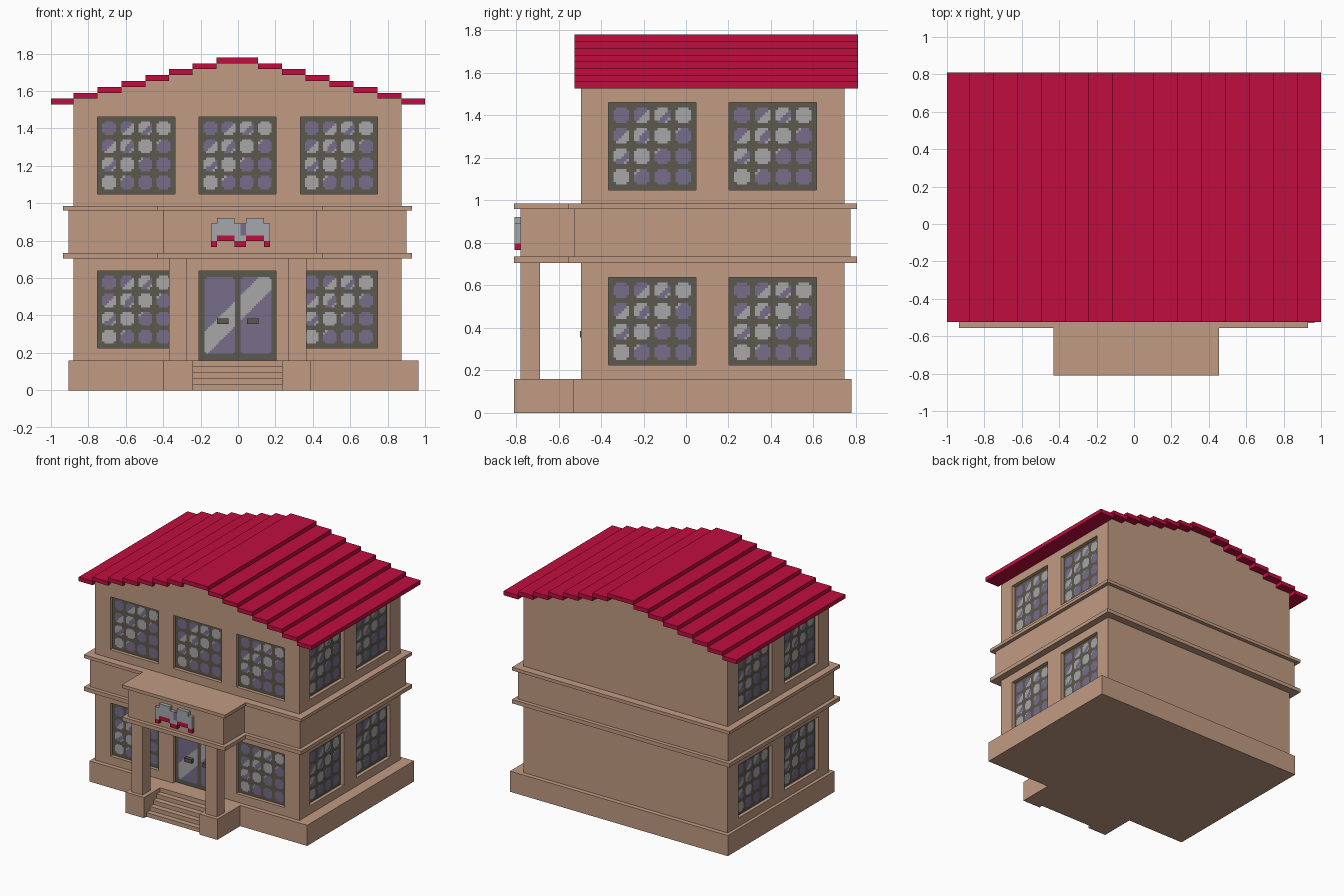
import bpy
import bmesh
from mathutils import Vector

cube = bpy.data.objects.get("Cube")
if cube:
    bpy.data.objects.remove(cube, do_unlink=True)


def material(name, r, g, b):
    m = bpy.data.materials.new(name)
    m.use_nodes = True
    m.diffuse_color = (r, g, b, 1)
    m.node_tree.nodes["Principled BSDF"].inputs["Base Color"].default_value = (r, g, b, 1)
    return m


TAN = material("tan_wall", 0.53, 0.328, 0.223)
RED = material("crimson", 0.53, 0.004, 0.05)
FRAME = material("dark_frame", 0.107, 0.098, 0.076)
GLASS = material("violet_glass", 0.181, 0.153, 0.254)
SHINE = material("pale_shine", 0.39, 0.385, 0.385)
SIGN = material("sign_grey", 0.38, 0.39, 0.41)


def finish(name, bm, mats):
    mesh = bpy.data.meshes.new(name)
    bm.to_mesh(mesh)
    bm.free()
    ob = bpy.data.objects.new(name, mesh)
    for m in mats:
        mesh.materials.append(m)
    bpy.context.collection.objects.link(ob)
    return ob


def add_box(bm, x0, x1, y0, y1, z0, z1, index=0):
    vs = bmesh.ops.create_cube(bm, size=1)["verts"]
    for v in vs:
        v.co = Vector(((x0, x1)[v.co.x > 0], (y0, y1)[v.co.y > 0], (z0, z1)[v.co.z > 0]))
    for f in {f for v in vs for f in v.link_faces}:
        f.material_index = index


def box(name, mat, *dims):
    bm = bmesh.new()
    add_box(bm, *dims)
    return finish(name, bm, [mat])


def prism(name, mat, points, offset):
    """Closed 3D outline extruded by an offset."""
    bm = bmesh.new()
    face = bm.faces.new([bm.verts.new(p) for p in points])
    ext = bmesh.ops.extrude_face_region(bm, geom=[face])["geom"]
    bmesh.ops.translate(bm, vec=offset, verts=[g for g in ext if isinstance(g, bmesh.types.BMVert)])
    bmesh.ops.recalc_face_normals(bm, faces=bm.faces[:])
    return finish(name, bm, [mat])


# Main measurements
WALL_L, WALL_R, WALL_F, WALL_B = -0.88, 0.875, -0.495, 0.745
TOP, STEP = 1.78, 0.0316
ROOF_X = [-1.0, -0.88, -0.75, -0.622, -0.495, -0.368, -0.242, -0.115,
          0.108, 0.235, 0.362, 0.49, 0.618, 0.745, 0.875, 1.0]

# Stepped roof boards, with the wall outline following their undersides
bm = bmesh.new()
outline = [(WALL_R, WALL_F, 0.1), (WALL_L, WALL_F, 0.1)]
for i, (x0, x1) in enumerate(zip(ROOF_X, ROOF_X[1:])):
    z1 = TOP - STEP * abs(i - 7)
    add_box(bm, x0, x1, -0.525, 0.81, z1 - STEP, z1)
    if 0 < i < 14:
        outline += [(x0, WALL_F, z1 - STEP), (x1, WALL_F, z1 - STEP)]
finish("roof_boards", bm, [RED])
walls = prism("walls", TAN, outline, (0, WALL_B - WALL_F, 0))

# Base, steps, side blocks and columns
box("base", TAN, -0.905, 0.965, -0.53, 0.78, 0, 0.16)
stairs = [(-0.24, -0.53, 0)]
stairs += [(-0.24, -0.78, 0)]
for k in range(5):
    y = -0.78 + 0.042 * k
    stairs += [(-0.24, y, 0.032 * (k + 1)), (-0.24, y + 0.042 if k < 4 else -0.53, 0.032 * (k + 1))]
prism("entrance_steps", TAN, stairs, (0.475, 0, 0))
for side, bx0, bx1, cx0, cx1 in (("right", -0.40, -0.24, -0.37, -0.272),
                                 ("left", 0.235, 0.39, 0.267, 0.365)):
    box(side + "_step_block", TAN, bx0, bx1, -0.81, -0.53, 0, 0.16)
    box(side + "_column", TAN, cx0, cx1, -0.78, -0.687, 0.16, 0.71)

# Belt around the building and the porch canopy
box("belt", TAN, -0.905, 0.90, -0.525, 0.775, 0.73, 0.965)
box("canopy", TAN, -0.40, 0.423, -0.78, -0.5, 0.73, 0.965)
for name, z0, z1, px0, px1 in (("lower", 0.705, 0.735, -0.43, 0.455),
                               ("upper", 0.96, 0.985, -0.43, 0.455)):
    box(name + "_belt_trim", TAN, -0.935, 0.93, -0.555, 0.805, z0, z1)
    box(name + "_canopy_trim", TAN, px0, px1, -0.81, -0.5, z0, z1)

# Wall coordinates: u to the right, v up, w outward
FACES = {
    "front": lambda u, v, w: Vector((u, WALL_F - w, v)),
    "left": lambda u, v, w: Vector((WALL_R + w, u, v)),
    "right": lambda u, v, w: Vector((WALL_L - w, -u, v)),
}
DEPTH = 0.03
cutters = bmesh.new()


def quad(bm, face, u0, u1, v0, v1, w, index):
    f = bm.faces.new([bm.verts.new(FACES[face](u, v, w))
                      for u, v in ((u0, v0), (u1, v0), (u1, v1), (u0, v1))])
    f.material_index = index


def cut(face, u0, u1, v0, v1):
    a, b = FACES[face](u0, v0, -DEPTH), FACES[face](u1, v1, 0.05)
    add_box(cutters, *sorted((a.x, b.x)), *sorted((a.y, b.y)), *sorted((a.z, b.z)))


def window(name, face, u0, v0, size=0.412):
    """Recessed frame with a 4 x 4 set of round, stepped panes."""
    cut(face, u0, u0 + size, v0, v0 + size)
    bm = bmesh.new()
    quad(bm, face, u0, u0 + size, v0, v0 + size, -DEPTH + 0.003, 0)
    c = 0.0122
    for row in range(4):
        for col in range(4):
            pu, pv = 0.0605 + 0.097 * col, 0.0605 + 0.097 * row
            for i in range(6):
                for j in range(6):
                    if abs(i - 2.5) + abs(j - 2.5) > 4.1:
                        continue
                    u, v = pu + (i - 3) * c, pv + (j - 3) * c
                    d = u + c / 2 + size - v - c / 2
                    shine = 0.225 < d < 0.315 or 0.36 < d < 0.465
                    quad(bm, face, u0 + u, u0 + u + c, v0 + v, v0 + v + c,
                         -DEPTH + 0.007, 2 if shine else 1)
    finish(name, bm, [FRAME, GLASS, SHINE])


for floor, v in (("lower", 0.225), ("upper", 1.05)):
    for tag, u in (("a", -0.75), ("b", -0.208), ("c", 0.333)):
        if floor == "upper" or tag != "b":
            window(f"{floor}_front_window_{tag}", "front", u, v)
    for tag, y in (("front", -0.365), ("back", 0.203)):
        window(f"{floor}_left_{tag}_window", "left", y, v)
        window(f"{floor}_right_{tag}_window", "right", -y - 0.412, v)

# Double door with a diagonal reflection and two handles
cut("front", -0.208, 0.204, 0.155, 0.637)
bm = bmesh.new()
quad(bm, "front", -0.208, 0.204, 0.155, 0.637, -DEPTH + 0.003, 0)
for u0 in (-0.18, 0.014):
    c = 0.0103
    for i in range(16):
        for j in range(40):
            if i in (0, 15) and j in (0, 39):
                continue
            u, v = u0 + i * c, 0.193 + j * c
            shine = -0.49 < u - v < -0.36
            quad(bm, "front", u, u + c, v, v + c, -DEPTH + 0.007, 2 if shine else 1)
finish("double_door", bm, [FRAME, GLASS, SHINE])
for side, x in (("right", -0.112), ("left", 0.047)):
    box(side + "_door_handle", FRAME, x, x + 0.062, WALL_F - 0.005, WALL_F + 0.025, 0.355, 0.385)

# Window and door openings cut into the walls
cutter = finish("opening_cutter", cutters, [TAN])
cutter.hide_render = True
mod = walls.modifiers.new("openings", "BOOLEAN")
mod.operation = "DIFFERENCE"
mod.solver = "EXACT"
mod.object = cutter
bpy.context.view_layer.objects.active = walls
bpy.ops.object.modifier_apply(modifier=mod.name)
bpy.data.objects.remove(cutter, do_unlink=True)

# Blocky plaque on the canopy
ROWS = [".GGG..GGG.", "GGGGGPGGGG", "GGGGGPGGGG", "GRRRGGRRRG", "R...RR...R"]
bm = bmesh.new()
for r, row in enumerate(ROWS):
    for k, ch in enumerate(row):
        if ch != ".":
            x, z = -0.145 + 0.0315 * k, 0.922 - 0.0312 * r
            add_box(bm, x, x + 0.0315, -0.808, -0.775, z - 0.0312, z, "GRP".index(ch))
finish("canopy_plaque", bm, [SIGN, RED, GLASS])
